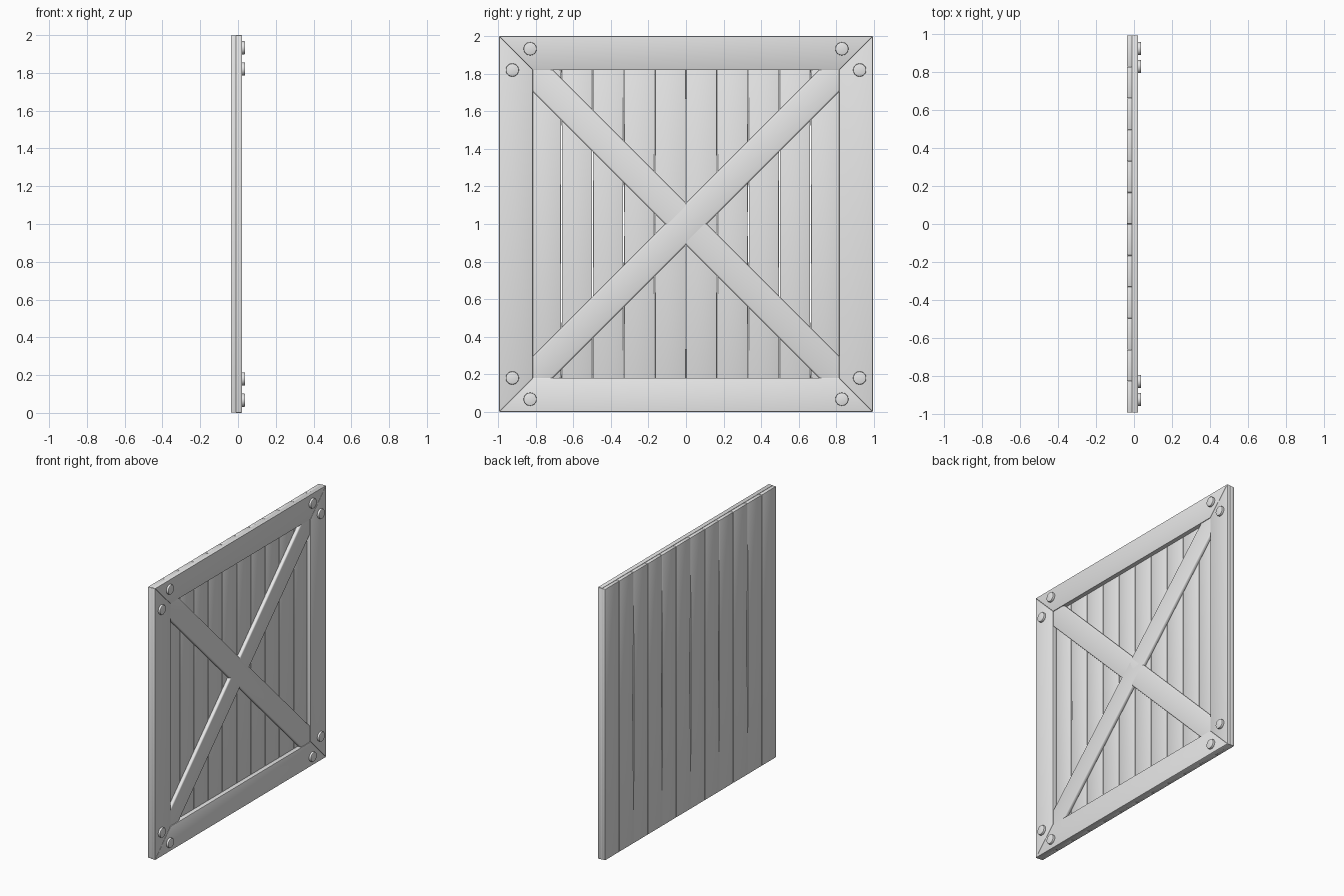
import bpy
import math

if "Cube" in bpy.data.objects:
    bpy.data.objects.remove(bpy.data.objects["Cube"], do_unlink=True)

grey = bpy.data.materials.new("plain_grey")
grey.use_nodes = True
grey.diffuse_color = (0.8, 0.8, 0.8, 1)
grey.node_tree.nodes["Principled BSDF"].inputs["Base Color"].default_value = (0.8, 0.8, 0.8, 1)


def slab(name, outline, back, front, bevel, segments=2):
    """Extrude a (y, z) outline along x and round its edges."""
    n = len(outline)
    verts = [(x, y, z) for x in (back, front) for y, z in outline]
    faces = [tuple(reversed(range(n))), tuple(range(n, 2 * n))]
    faces += [(i, (i + 1) % n, (i + 1) % n + n, i + n) for i in range(n)]
    mesh = bpy.data.meshes.new(name)
    mesh.from_pydata(verts, [], faces)
    mesh.materials.append(grey)
    obj = bpy.data.objects.new(name, mesh)
    bpy.context.collection.objects.link(obj)
    mod = obj.modifiers.new("rounded_edges", "BEVEL")
    mod.width = bevel
    mod.segments = segments
    mod.limit_method = "ANGLE"
    bpy.ops.object.select_all(action="DESELECT")
    obj.select_set(True)
    bpy.context.view_layer.objects.active = obj
    bpy.ops.object.modifier_apply(modifier=mod.name)
    bpy.ops.object.shade_smooth_by_angle(angle=math.radians(35))
    return obj


HALF_Y, HALF_Z = 0.995, 1.0
IN_Y, IN_Z = 0.815, 0.82

# Vertical backing planks, very slightly waisted at mid height
COUNT = 12
pitch = 2 * HALF_Y / COUNT
for i in range(COUNT):
    mid = -HALF_Y + (i + 0.5) * pitch
    w = pitch / 2 - 0.0005
    left_waist = 0 if i == 0 else 0.0025
    right_waist = 0 if i == COUNT - 1 else 0.0025
    slab(f"plank_{i + 1}",
         [(mid - w, 0.002), (mid + w, 0.002), (mid + w - right_waist, 1),
          (mid + w, 1.998), (mid - w, 1.998), (mid - w + left_waist, 1)],
         -0.038, -0.010, 0.004)

# Mitred frame rails
for name, s in (("bottom_rail", -1), ("top_rail", 1)):
    pts = [(-HALF_Y, 1 + s * HALF_Z), (HALF_Y, 1 + s * HALF_Z),
           (IN_Y, 1 + s * IN_Z), (-IN_Y, 1 + s * IN_Z)]
    slab(name, pts if s < 0 else pts[::-1], -0.012, 0.022, 0.004)
for name, s in (("right_stile", -1), ("left_stile", 1)):
    pts = [(s * HALF_Y, 1 - HALF_Z), (s * HALF_Y, 1 + HALF_Z),
           (s * IN_Y, 1 + IN_Z), (s * IN_Y, 1 - IN_Z)]
    slab(name, pts if s > 0 else pts[::-1], -0.012, 0.022, 0.004)

# Diagonal cross braces, ends tucked under the frame
LENGTH, WIDTH = 1.2, 0.079
for name, angle in (("rising_brace", 45), ("falling_brace", -45)):
    c, s = math.cos(math.radians(angle)), math.sin(math.radians(angle))
    corners = [(-LENGTH, -WIDTH), (LENGTH, -WIDTH), (LENGTH, WIDTH), (-LENGTH, WIDTH)]
    slab(name, [(u * c - v * s, 1 + u * s + v * c) for u, v in corners],
         -0.012, 0.017, 0.010, 3)

# Two round bolts in each corner
SIDES, RADIUS = 24, 0.035
for sy, side in ((-1, "right"), (1, "left")):
    for sz, level in ((-1, "lower"), (1, "upper")):
        for k, (y, z) in enumerate(((0.925, 0.82), (0.83, 0.933))):
            ring = [(sy * y + RADIUS * math.cos(a), 1 + sz * z + RADIUS * math.sin(a))
                    for a in (math.tau * j / SIDES for j in range(SIDES))]
            slab(f"{level}_{side}_bolt_{k + 1}", ring, 0.015, 0.038, 0.005)
